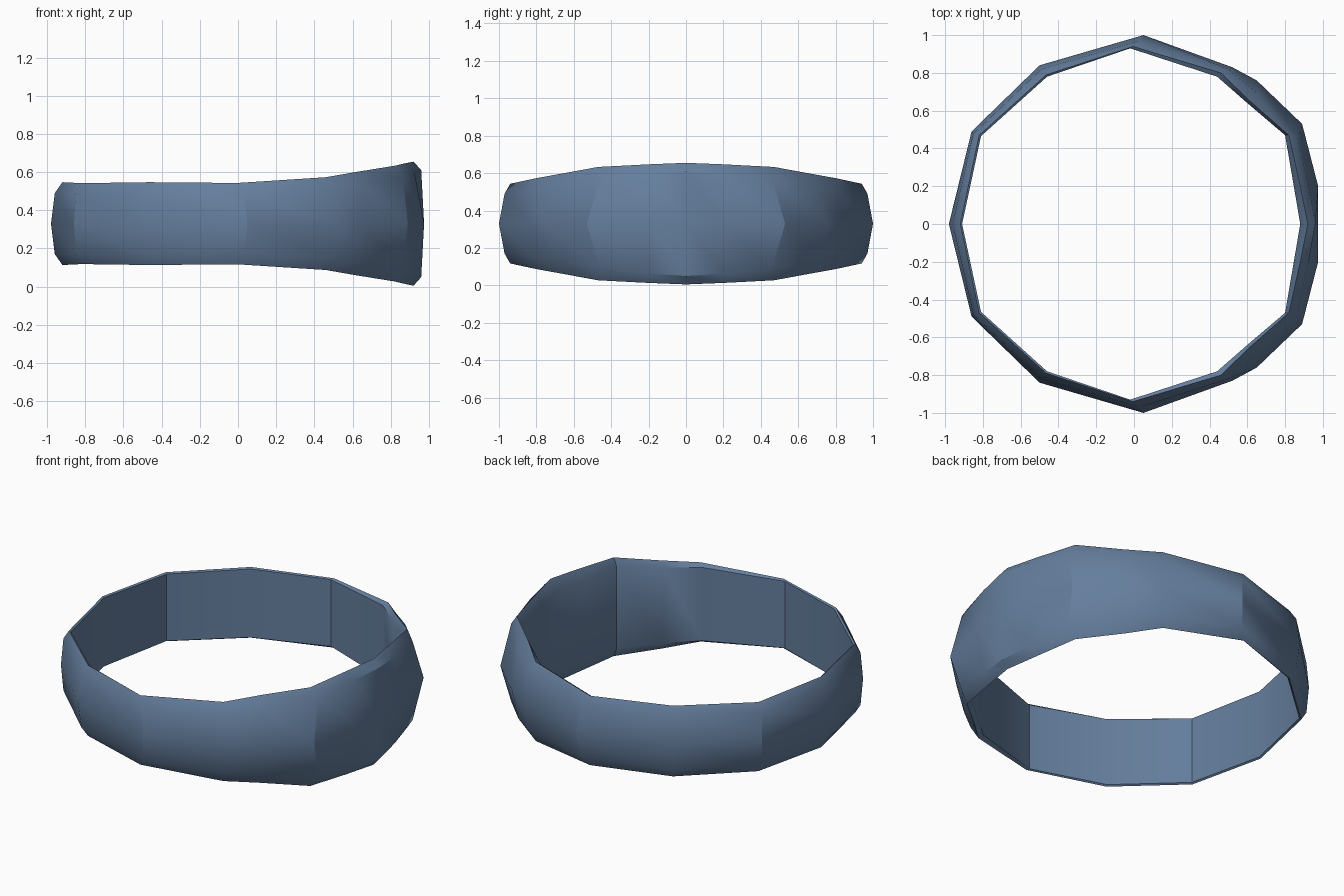
import bpy, bmesh, math

if "Cube" in bpy.data.objects:
    bpy.data.objects.remove(bpy.data.objects["Cube"])

MID = 0.33  # mid-height, the band is symmetric above and below it

# One cross-section per station, from the wide side (+x) round to the narrow side (-x):
# inner wall (x, y, half height), rim, shoulder, and outer ridge (x, y)
STATIONS = [
    ((0.88, 0.00, 0.26), (0.92, 0.00, 0.325), (0.96, 0.00, 0.28), (0.975, 0.00)),
    ((0.846, 0.20, 0.255), (0.88, 0.20, 0.317), (0.925, 0.20, 0.268), (0.975, 0.20)),
    ((0.80, 0.47, 0.25), (0.82, 0.47, 0.303), (0.865, 0.46, 0.24), (0.89, 0.53)),
    ((0.60, 0.64, 0.235), (0.615, 0.65, 0.27), (0.655, 0.69, 0.20), (0.65, 0.76)),
    ((0.44, 0.78, 0.225), (0.46, 0.80, 0.243), (0.50, 0.82, 0.18), (0.52, 0.83)),
    ((-0.02, 0.93, 0.205), (-0.005, 0.94, 0.213), (0.03, 0.97, 0.16), (0.05, 1.00)),
    ((-0.46, 0.78, 0.21), (-0.465, 0.79, 0.217), (-0.49, 0.82, 0.16), (-0.50, 0.84)),
    ((-0.81, 0.465, 0.205), (-0.82, 0.47, 0.212), (-0.85, 0.48, 0.16), (-0.86, 0.49)),
    ((-0.91, 0.00, 0.21), (-0.92, 0.00, 0.217), (-0.96, 0.00, 0.16), (-0.98, 0.00)),
]


def section(station, side):
    """Closed loop of seven points; side = 1 for +y, -1 for -y."""
    inner, rim, shoulder, ridge = station
    upper = [(x, side * y, MID + h) for x, y, h in (inner, rim, shoulder)]
    lower = [(x, side * y, MID - h) for x, y, h in (shoulder, rim, inner)]
    return upper + [(ridge[0], side * ridge[1], MID)] + lower


# Full ring: the +y half followed by its mirror
loops = [section(s, 1) for s in STATIONS]
loops += [section(s, -1) for s in reversed(STATIONS[1:-1])]

bm = bmesh.new()
rings = [[bm.verts.new(p) for p in loop] for loop in loops]
for i, ring in enumerate(rings):
    nxt = rings[(i + 1) % len(rings)]
    for k in range(len(ring)):
        m = (k + 1) % len(ring)
        bm.faces.new((ring[k], ring[m], nxt[m], nxt[k]))
bmesh.ops.recalc_face_normals(bm, faces=bm.faces)

mesh = bpy.data.meshes.new("bangle_band")
bm.to_mesh(mesh)
bm.free()

# Single slate blue colour
blue = bpy.data.materials.new("slate blue")
blue.diffuse_color = (0.13, 0.21, 0.34, 1.0)
blue.use_nodes = True
blue.node_tree.nodes["Principled BSDF"].inputs["Base Color"].default_value = blue.diffuse_color
mesh.materials.append(blue)

band = bpy.data.objects.new("bangle_band", mesh)
bpy.context.collection.objects.link(band)
bpy.context.view_layer.objects.active = band
band.select_set(True)
bpy.ops.object.shade_smooth_by_angle(angle=math.radians(30))
